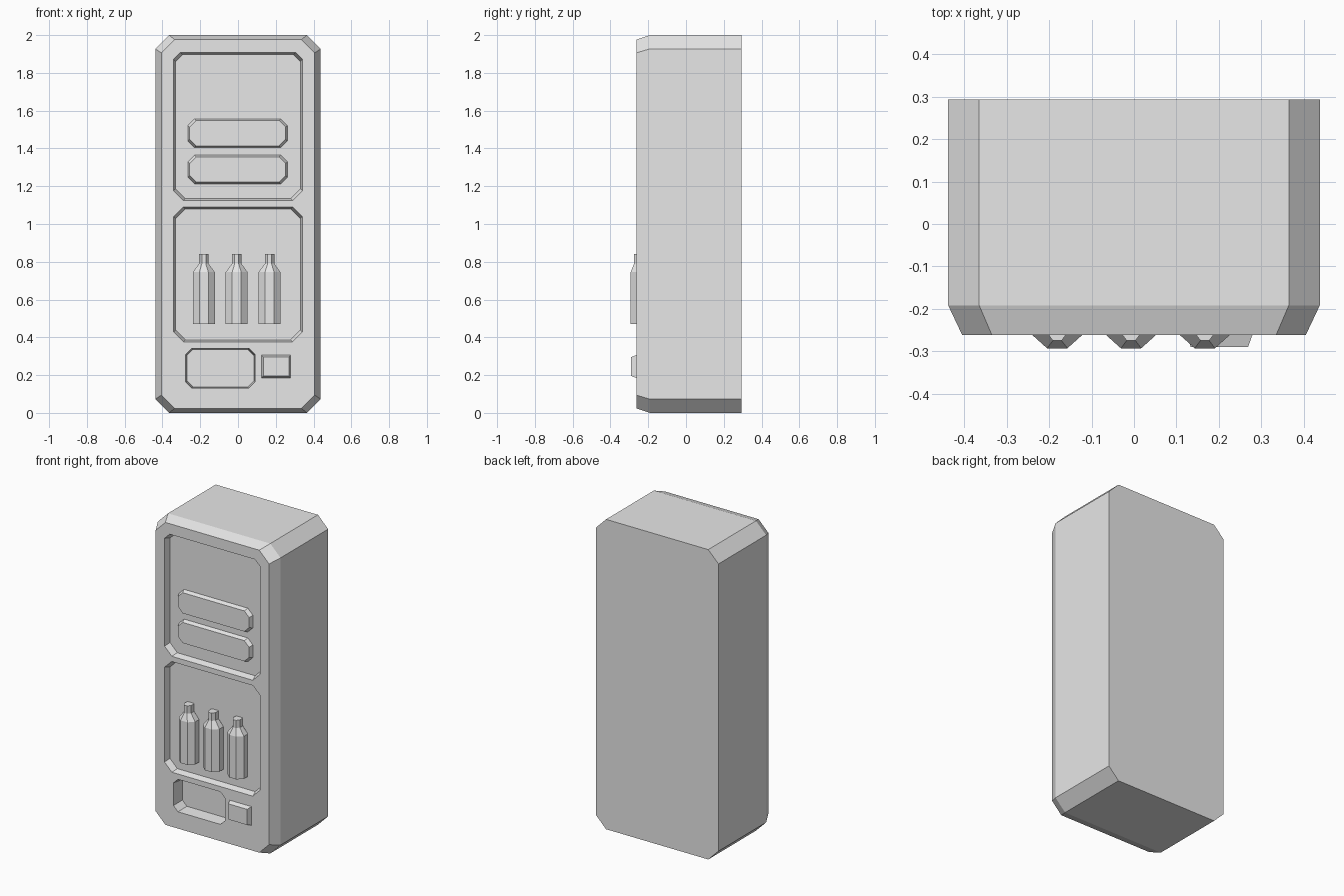
import bpy
import bmesh
from math import cos, sin, pi

cube = bpy.data.objects.get("Cube")
if cube:
    bpy.data.objects.remove(cube, do_unlink=True)

GREY = (0.8, 0.8, 0.8, 1.0)
grey = bpy.data.materials.new("light grey")
grey.use_nodes = True
grey.diffuse_color = GREY
grey.node_tree.nodes["Principled BSDF"].inputs["Base Color"].default_value = GREY


def loft(name, rings):
    """Closed, flat shaded solid through rings of equal point count."""
    bm = bmesh.new()
    loops = [[bm.verts.new(p) for p in ring] for ring in rings]
    for a, b in zip(loops, loops[1:]):
        for i in range(len(a)):
            j = (i + 1) % len(a)
            bm.faces.new((a[i], a[j], b[j], b[i]))
    bm.faces.new(loops[0])
    bm.faces.new(loops[-1])
    bmesh.ops.recalc_face_normals(bm, faces=bm.faces)
    mesh = bpy.data.meshes.new(name)
    bm.to_mesh(mesh)
    bm.free()
    mesh.materials.append(grey)
    obj = bpy.data.objects.new(name, mesh)
    bpy.context.collection.objects.link(obj)
    return obj


def plate(y, box, top, bottom, inset=0.0):
    """Rectangle in the xz plane with chamfered corners."""
    x0, x1, z0, z1 = box
    x0, x1, z0, z1 = x0 + inset, x1 - inset, z0 + inset, z1 - inset
    t, b = top, bottom
    pts = [(x0 + b, z0), (x1 - b, z0), (x1, z0 + b), (x1, z1 - t),
           (x1 - t, z1), (x0 + t, z1), (x0, z1 - t), (x0, z0 + b)]
    return [(x, y, z) for x, z in pts]


FRONT = -0.262
FLOOR = -0.222

# Cabinet with a bevelled front rim
shell = (-0.438, 0.438, 0, 2)
cabinet = loft("cabinet", [
    plate(0.294, shell, 0.073, 0.073),
    plate(-0.192, shell, 0.073, 0.073),
    plate(FRONT, (-0.405, 0.405, 0.024, 1.976), 0.07, 0.07),
])

# Recessed panels and delivery tray: box, top chamfer, bottom chamfer, floor, wall slope
recesses = [
    ((-0.341, 0.341, 1.124, 1.908), 0.036, 0.052, FLOOR, 0.011),
    ((-0.341, 0.341, 0.376, 1.09), 0.05, 0.052, FLOOR, 0.011),
    ((-0.277, 0.09, 0.132, 0.342), 0.032, 0.032, -0.18, 0.006),
]
for box, top, bottom, floor, slope in recesses:
    cutter = loft("recess_cutter", [
        plate(FRONT - 0.05, box, top, bottom),
        plate(FRONT, box, top, bottom),
        plate(floor, box, top, bottom, slope),
    ])
    cutter.hide_render = True
    cut = cabinet.modifiers.new("recess", 'BOOLEAN')
    cut.operation = 'DIFFERENCE'
    cut.solver = 'EXACT'
    cut.object = cutter
    bpy.context.view_layer.objects.active = cabinet
    bpy.ops.object.modifier_apply(modifier=cut.name)
    bpy.data.objects.remove(cutter, do_unlink=True)

# Raised bars on the upper panel
for name, z in (("lower_bar", 1.212), ("upper_bar", 1.404)):
    box = (-0.266, 0.262, z, z + 0.153)
    loft(name, [
        plate(FLOOR + 0.005, box, 0.036, 0.036),
        plate(FLOOR, box, 0.036, 0.036),
        plate(FLOOR - 0.025, box, 0.034, 0.034, 0.01),
    ])

# Coin box beside the tray
x0, x1, z0, z1 = 0.124, 0.279, 0.185, 0.306
loft("coin_box", [
    [(x0 + d, y, z0 + d), (x1 - d, y, z0 + d), (x1 - d, y, z1 - d), (x0 + d, y, z1 - d)]
    for y, d in ((FRONT + 0.01, 0), (FRONT, 0), (-0.29, 0.01))
])


def octagon(cx, cy, z, rx, ry):
    k = 1 / cos(pi / 8)
    angles = [pi / 8 + i * pi / 4 for i in range(8)]
    return [(cx + rx * k * cos(a), cy + ry * k * sin(a), z) for a in angles]


# Display bottles: height, half width, half depth
bottle_profile = [(0.47, 0.058, 0.052), (0.745, 0.058, 0.052),
                  (0.79, 0.025, 0.034), (0.84, 0.025, 0.034)]
for name, x in (("right_bottle", -0.181), ("middle_bottle", -0.007), ("left_bottle", 0.167)):
    loft(name, [octagon(x, -0.241, z, rx, ry) for z, rx, ry in bottle_profile])
